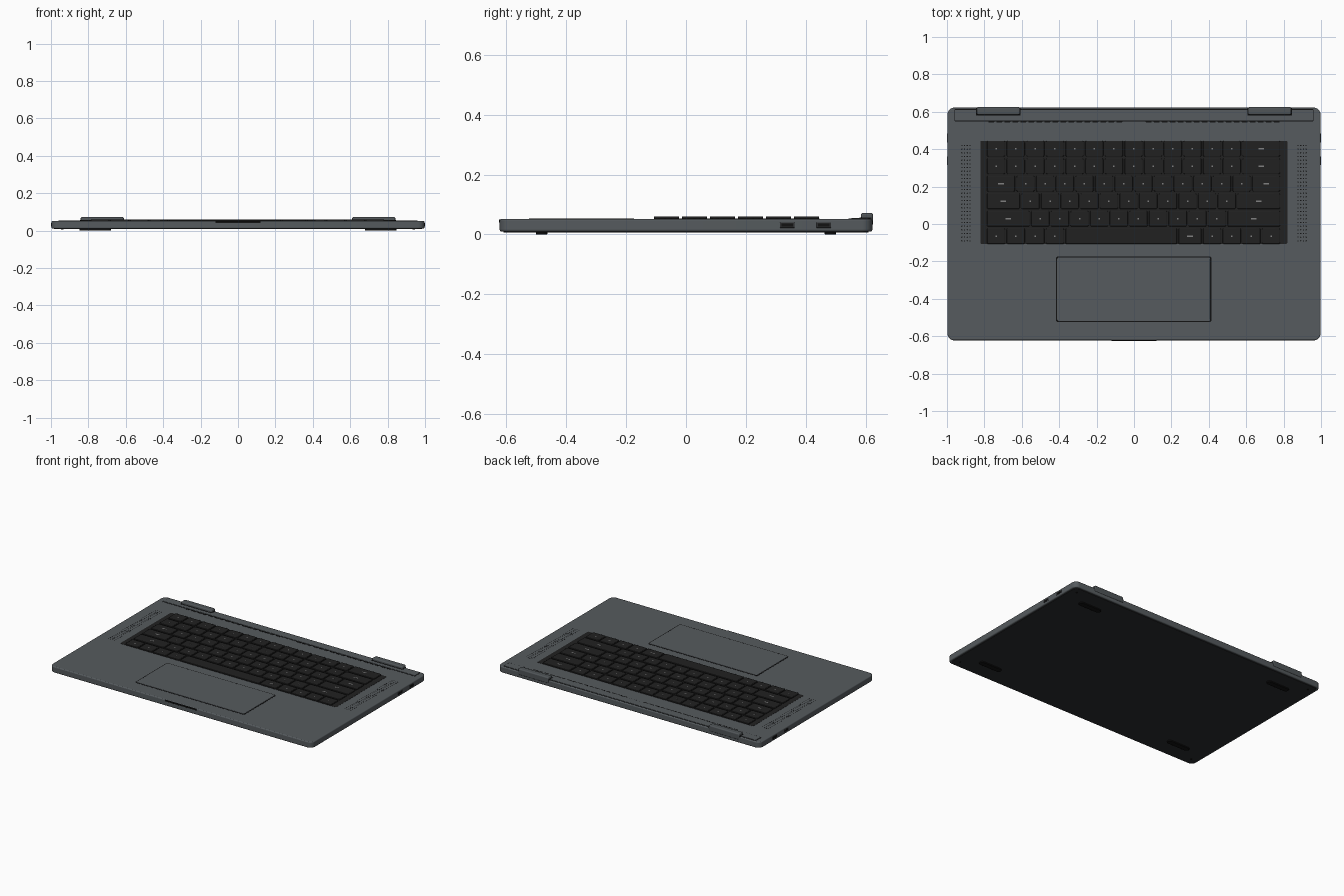
import bpy, bmesh, math

cube = bpy.data.objects.get("Cube")
if cube:
    bpy.data.objects.remove(cube, do_unlink=True)


def material(name, r, g, b):
    mat = bpy.data.materials.new(name)
    mat.use_nodes = True
    mat.diffuse_color = (r, g, b, 1)
    mat.node_tree.nodes["Principled BSDF"].inputs["Base Color"].default_value = (r, g, b, 1)
    return mat


GREY = material("metal grey", 0.092, 0.104, 0.112)
HINGE = material("hinge grey", 0.08, 0.09, 0.097)
UNDER = material("underside charcoal", 0.025, 0.026, 0.028)
KEY = material("key black", 0.015, 0.015, 0.015)
BLACK = material("opening black", 0.006, 0.006, 0.006)
MARK = material("legend grey", 0.22, 0.22, 0.22)


def outline(x0, x1, y0, y1, r, steps):
    """Rounded rectangle, counter-clockwise."""
    if r == 0:
        return [(x0, y0), (x1, y0), (x1, y1), (x0, y1)]
    pts = []
    corners = [(x1 - r, y1 - r), (x0 + r, y1 - r), (x0 + r, y0 + r), (x1 - r, y0 + r)]
    for i, (cx, cy) in enumerate(corners):
        for s in range(steps + 1):
            a = (i + s / steps) * math.pi / 2
            pts.append((cx + r * math.cos(a), cy + r * math.sin(a)))
    return pts


def slabs(name, rects, z0, z1, mat, r=0.0, bevel=0.0, steps=4, segments=2):
    """One object made of upright rounded slabs, one for each (x0, x1, y0, y1)."""
    bm = bmesh.new()
    for rect in rects:
        pts = outline(*rect, r, steps)
        low = [bm.verts.new((x, y, z0)) for x, y in pts]
        high = [bm.verts.new((x, y, z1)) for x, y in pts]
        bm.faces.new(high)
        bm.faces.new(low[::-1])
        for i in range(len(pts)):
            j = (i + 1) % len(pts)
            bm.faces.new((low[i], low[j], high[j], high[i]))
    mesh = bpy.data.meshes.new(name)
    bm.to_mesh(mesh)
    bm.free()
    mesh.materials.append(mat)
    obj = bpy.data.objects.new(name, mesh)
    bpy.context.collection.objects.link(obj)
    if bevel:
        mod = obj.modifiers.new("soft edges", "BEVEL")
        mod.width = bevel
        mod.segments = segments
        mod.limit_method = "ANGLE"
        mod.angle_limit = math.radians(50)
    bpy.ops.object.select_all(action="DESELECT")
    obj.select_set(True)
    bpy.context.view_layer.objects.active = obj
    bpy.ops.object.shade_smooth_by_angle(angle=math.radians(35))
    return obj


def centred(points, w, h):
    return [(x - w / 2, x + w / 2, y - h / 2, y + h / 2) for x, y in points]


def both_sides(rects):
    return rects + [(-x1, -x0, y0, y1) for x0, x1, y0, y1 in rects]


TOP = 0.052

# Case and underside
slabs("case", [(-0.997, 0.997, -0.622, 0.622)], 0.01, TOP, GREY, r=0.035, bevel=0.006, steps=8, segments=3)
slabs("bottom_cover", [(-0.985, 0.985, -0.61, 0.61)], 0.007, 0.02, UNDER, r=0.03, bevel=0.002, steps=8)
corners = [(sx, sy) for sx in (-1, 1) for sy in (-1, 1)]
slabs("rubber_feet", centred([(0.763 * a, 0.482 * b) for a, b in corners], 0.17, 0.038),
      0, 0.012, BLACK, r=0.018, bevel=0.002, steps=6)
slabs("bottom_screws", centred([(0.94 * a, 0.565 * b) for a, b in corners], 0.014, 0.014),
      0.006, 0.012, BLACK, r=0.0069)

# Keyboard panel and keys
slabs("keyboard_panel", [(-0.822, 0.82, -0.107, 0.445)], 0.04, TOP + 0.001, KEY, r=0.008)
UNIT, PITCH, LEFT, GAP = 0.105, 0.0935, -0.79, 0.008
rows = [
    [1] * 4 + [5.75, 1.25] + [1] * 4,
    [2.25] + [1] * 10 + [2.75],
    [1.75] + [1] * 11 + [2.25],
    [1.5] + [1] * 12 + [1.5],
    [1] * 13 + [2],
    [1] * 13 + [2],
]
keys, marks = [], []
for i, widths in enumerate(rows):
    x, y = LEFT, -0.065 + i * PITCH
    for w in widths:
        end = x + w * UNIT
        keys.append((x + GAP / 2, end - GAP / 2, y - 0.042, y + 0.042))
        if w < 5:
            length = 0.008 if w == 1 else 0.03
            marks += centred([((x + end) / 2, y)], length, 0.007)
        x = end
slabs("keys", keys, TOP, 0.06, KEY, r=0.008, bevel=0.0025, steps=3)
slabs("key_marks", marks, 0.0595, 0.0603, MARK)

# Trackpad with dark seam
slabs("trackpad_seam", [(-0.418, 0.414, -0.525, -0.173)], 0.045, TOP + 0.0008, BLACK, r=0.012)
slabs("trackpad", [(-0.412, 0.408, -0.519, -0.179)], 0.045, TOP + 0.002, GREY, r=0.009, bevel=0.0008)

# Speaker holes on both sides of the keyboard
holes = [(0.877 + 0.0145 * c, -0.09 + 0.0196 * k) for c in range(4) for k in range(27)]
slabs("speaker_holes", both_sides(centred(holes, 0.007, 0.007)), 0.05, TOP + 0.0006, BLACK, r=0.0034, steps=2)

# Rear strip, vents and hinges
slabs("rear_strip_seam", [(-0.96, 0.96, 0.549, 0.614)], 0.045, TOP + 0.0008, BLACK, r=0.004)
slabs("rear_strip", [(-0.957, 0.957, 0.553, 0.61)], 0.045, TOP + 0.003, GREY, r=0.003, bevel=0.001)
vents = [(0.078 + 0.0428 * k, 0.547) for k in range(17)]
slabs("vent_slots", both_sides(centred(vents, 0.032, 0.009)), 0.045, TOP + 0.0015, BLACK, r=0.004, steps=2)
slabs("hinge_seams", both_sides([(0.606, 0.845, 0.58, 0.62)]), 0.045, TOP + 0.004, BLACK)
slabs("hinges", both_sides([(0.61, 0.841, 0.584, 0.625)]), 0.03, 0.072, HINGE, bevel=0.007, segments=3)

# Front opening notch and side ports
slabs("front_notch", [(-0.12, 0.12, -0.6245, -0.61)], 0.04, 0.0505, BLACK, bevel=0.001)
ports = [(0.98, 0.9985, y - 0.024, y + 0.024) for y in (0.338, 0.46)]
slabs("port_rims", both_sides(ports), 0.022, 0.040, UNDER, bevel=0.001)
sockets = [(0.98, 1.0, y - 0.019, y + 0.019) for y in (0.338, 0.46)]
slabs("port_openings", both_sides(sockets), 0.026, 0.036, BLACK)
